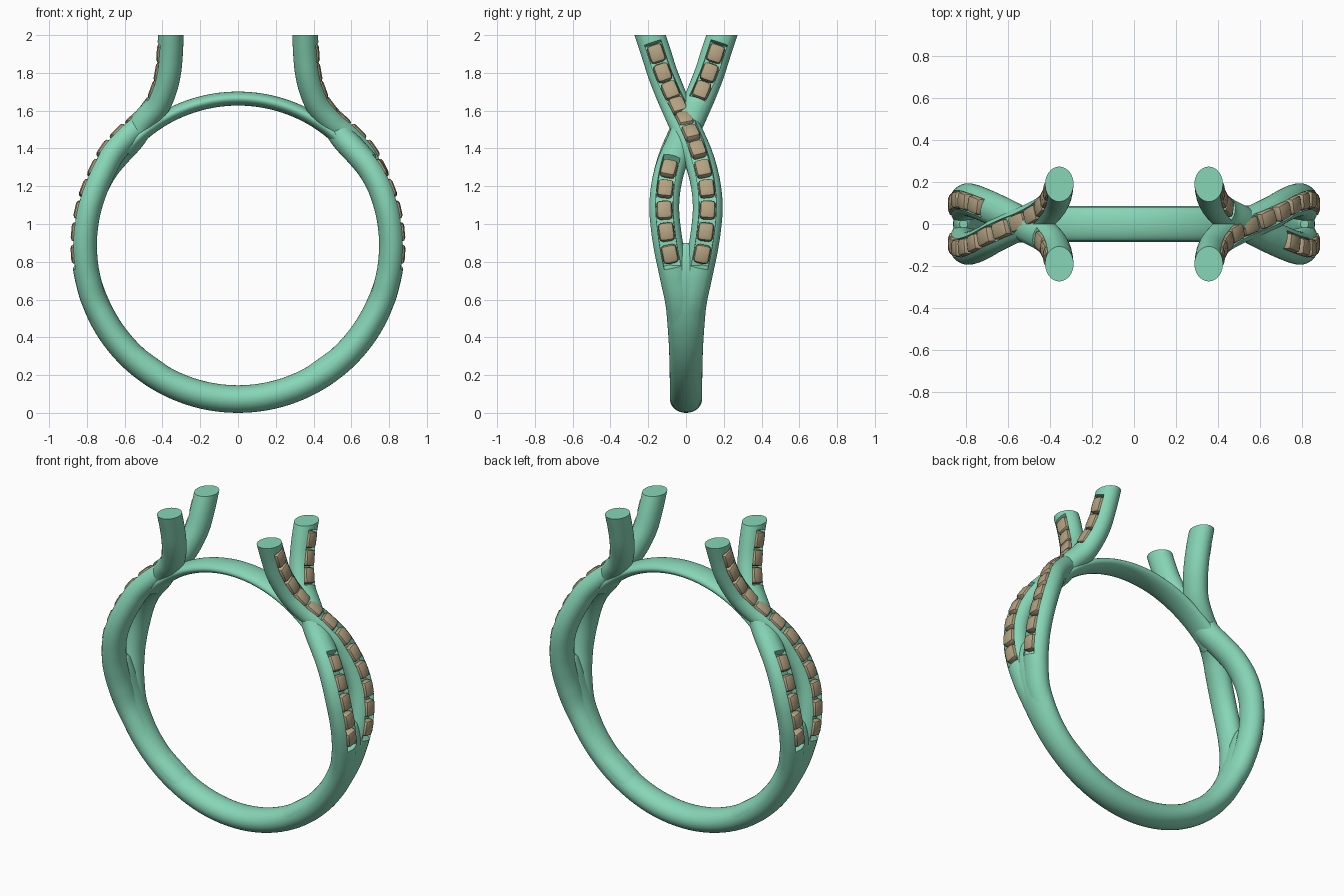
import bpy, bmesh
from math import sin, cos, pi, radians
from mathutils import Vector, Matrix

if "Cube" in bpy.data.objects:
    bpy.data.objects.remove(bpy.data.objects["Cube"])

CZ = 0.885                      # ring centre height
Y = Vector((0, 1, 0))


def material(name, col):
    m = bpy.data.materials.new(name)
    m.diffuse_color = (*col, 1)
    m.use_nodes = True
    m.node_tree.nodes["Principled BSDF"].inputs["Base Color"].default_value = m.diffuse_color
    return m


METAL = material("green_metal", (0.24, 0.67, 0.47))
STONE = material("tan_stone", (0.45, 0.36, 0.22))


def polar(deg, r, y=0.0):
    a = radians(deg)
    return Vector((r * cos(a), y, CZ + r * sin(a)))


def catmull(pts, per):
    """Smooth path through control points."""
    p = [2 * pts[0] - pts[1]] + pts + [2 * pts[-1] - pts[-2]]
    out = []
    for i in range(1, len(p) - 2):
        a, b, c, d = p[i - 1:i + 3]
        for k in range(per):
            t = k / per
            out.append(0.5 * (2 * b + (c - a) * t + (2 * a - 5 * b + 4 * c - d) * t * t
                              + (3 * b - a - 3 * c + d) * t ** 3))
    return out + [pts[-1]]


def frame(path, i):
    t = (path[min(i + 1, len(path) - 1)] - path[max(i - 1, 0)]).normalized()
    n = Y.cross(t).normalized()          # outward
    return t, n, t.cross(n)


def finish(name, bm, mat, angle=35):
    bmesh.ops.recalc_face_normals(bm, faces=bm.faces)
    me = bpy.data.meshes.new(name)
    bm.to_mesh(me)
    bm.free()
    me.materials.append(mat)
    me.shade_smooth()
    me.set_sharp_from_angle(angle=radians(angle))
    ob = bpy.data.objects.new(name, me)
    bpy.context.collection.objects.link(ob)
    return ob


def sweep(path, section):
    """Loft section(i) -> list of (outward, sideways) along a path."""
    bm = bmesh.new()
    rings = []
    for i, p in enumerate(path):
        _, n, b = frame(path, i)
        rings.append([bm.verts.new(p + n * u + b * v) for u, v in section(i)])
    for r, s in zip(rings, rings[1:]):
        for k in range(len(r)):
            j = (k + 1) % len(r)
            bm.faces.new((r[k], r[j], s[j], s[k]))
    bm.faces.new(rings[0])
    bm.faces.new(rings[-1])
    return bm


def oval(rn, ry, n=36):
    return [(rn * cos(2 * pi * k / n), ry * sin(2 * pi * k / n)) for k in range(n)]


def half_turn_copy(ob, name):
    c = bpy.data.objects.new(name, ob.data)
    c.rotation_euler.z = pi
    bpy.context.collection.objects.link(c)


# lower shank, widening then sinking between the strands: (angle, radial, width)
half = [(-90, .073, .085), (-60, .073, .086), (-40, .073, .091), (-24, .071, .105),
        (-15, .066, .115), (-7, .056, .095), (-1, .035, .05), (1, .02, .02)]
keys = [(-180 - a, r, w) for a, r, w in half[:0:-1]] + half
sizes = catmull([Vector(k) for k in keys], 10)
shank_path = [polar(s.x, 0.812) for s in sizes]
finish("shank", sweep(shank_path, lambda i: oval(sizes[i].y, sizes[i].z)), METAL)

# thin arch over the finger
arch_path = [polar(40 + 100 * i / 60, 0.779) for i in range(61)]
finish("top_arch", sweep(arch_path, lambda i: oval(.037, .082)), METAL)


def strand_path(side, lift):
    lower = [(-62, .811, .005), (-42, .812, .010), (-24, .813, .026), (-12, .814, .058),
             (-2, .815, .088), (6, .815, .106), (14, .815, .115), (22, .815, .107),
             (30, .815 + lift / 3, .085), (37, .815 + lift, .056), (45, .812 + lift, .018)]
    upper = [(.502, -.015, 1.537), (.432, -.052, 1.62), (.392, -.09, 1.71), (.37, -.125, 1.8),
             (.36, -.157, 1.9), (.356, -.19, 2.0), (.354, -.223, 2.1)]
    pts = [polar(a, r, y * side) for a, r, y in lower]
    pts += [Vector((x, y * side, z)) for x, y, z in upper]
    return catmull(pts, 10)


def nearest(values, target):
    return min(range(len(values)), key=lambda i: abs(values[i] - target))


def strand(name, side, lift, runs):
    path = strand_path(side, lift)
    arc = [0.0]
    for p, q in zip(path, path[1:]):
        arc.append(arc[-1] + (q - p).length)
    zs = [p.z for p in path]
    s0, s1 = arc[nearest(zs, .85)], arc[nearest(zs, 1.9)]
    step = (s1 - s0) / 11
    spans = [(s0 + a * step - .058, s0 + b * step + .058) for a, b in runs]

    # strand body with stone channel on its outer side
    def section(i):
        rn, ry, lip = .068, .079, radians(35)
        grooved = any(a <= arc[i] <= b for a, b in spans)
        pts = []
        for k in range(29):
            t = lip + (2 * pi - 2 * lip) * k / 28
            pts.append((rn * cos(t), ry * sin(t)))
        for k in range(5):
            t = radians(-34 + 17 * k)
            pts.append((.022 if grooved else rn * cos(t), ry * sin(t)))
        return pts

    bm = sweep(path, section)
    cut = bmesh.ops.bisect_plane(bm, geom=bm.verts[:] + bm.edges[:] + bm.faces[:],
                                 plane_co=(0, 0, 2), plane_no=(0, 0, 1), clear_outer=True)
    bmesh.ops.holes_fill(bm, edges=[e for e in cut["geom_cut"]
                                    if isinstance(e, bmesh.types.BMEdge)], sides=0)
    half_turn_copy(finish(name + "_right", bm, METAL), name + "_left")

    # row of cushion stones
    bm = bmesh.new()
    for a, b in runs:
        for k in range(a, b + 1):
            i = nearest(arc, s0 + k * step)
            t, n, w = frame(path, i)
            c = path[i] + t * (s0 + k * step - arc[i]) + n * .043
            m = Matrix((n, w, t)).transposed().to_4x4()
            m.translation = c
            cube = bmesh.ops.create_cube(bm, size=1, matrix=m @ Matrix.Diagonal((.056, .084, .1, 1)))
            edges = {e for v in cube["verts"] for e in v.link_edges}
            bmesh.ops.bevel(bm, geom=list(edges), offset=.021, segments=2,
                            profile=.5, affect='EDGES')
    half_turn_copy(finish(name + "_stones_right", bm, STONE, 25), name + "_stones_left")


strand("over_strand", 1, .012, [(0, 11)])
strand("under_strand", -1, -.015, [(0, 4), (9, 11)])
